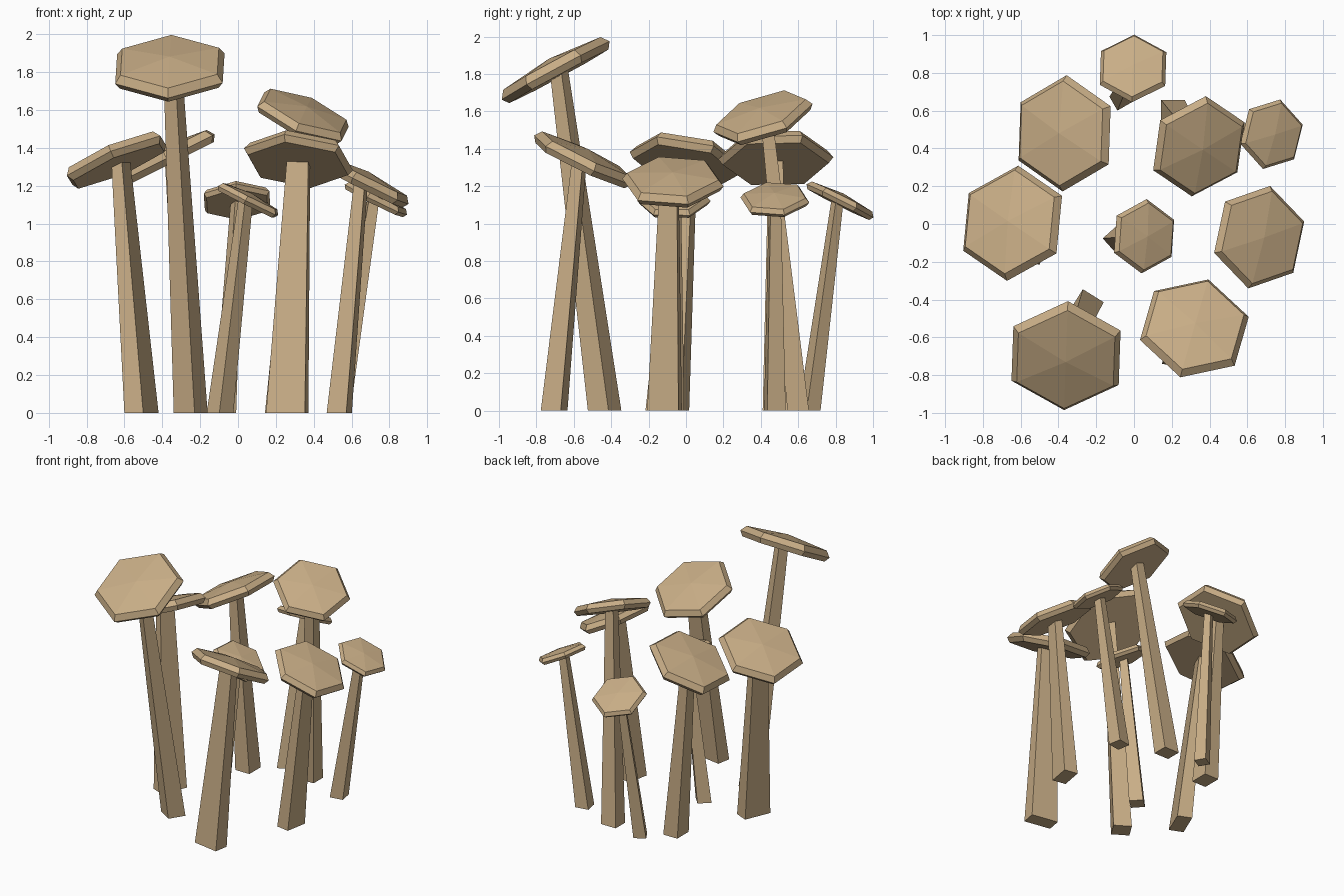
import bpy, math
from mathutils import Vector

if "Cube" in bpy.data.objects:
    bpy.data.objects.remove(bpy.data.objects["Cube"])

mat = bpy.data.materials.new("tan")
mat.diffuse_color = (0.58, 0.42, 0.24, 1)
mat.use_nodes = True
mat.node_tree.nodes["Principled BSDF"].inputs["Base Color"].default_value = mat.diffuse_color


def loft(name, rings, apex=None):
    """Skin a stack of rings; flat bottom, flat or pointed top."""
    n = len(rings[0])
    verts = [p for r in rings for p in r]
    faces = [list(range(n))[::-1]]
    for k in range(len(rings) - 1):
        for i in range(n):
            j = (i + 1) % n
            faces.append([k*n + i, k*n + j, (k+1)*n + j, (k+1)*n + i])
    t = (len(rings) - 1) * n
    if apex is None:
        faces.append(list(range(t, t + n)))
    else:
        verts.append(apex)
        faces += [[t + i, t + (i + 1) % n, len(verts) - 1] for i in range(n)]
    me = bpy.data.meshes.new(name)
    me.from_pydata([tuple(v) for v in verts], [], faces)
    me.materials.append(mat)
    ob = bpy.data.objects.new(name, me)
    bpy.context.collection.objects.link(ob)


def stem(name, base, top, w, d, yaw):
    # tapered four-sided leaning stem
    a = math.radians(yaw)
    e1 = Vector((math.cos(a), math.sin(a), 0)) * w / 2
    e2 = Vector((-math.sin(a), math.cos(a), 0)) * d / 2
    rings = []
    for c, s in ((Vector((*base, 0)), 1), (Vector(top), 0.55)):
        rings.append([c + (e1*i + e2*j) * s
                      for i, j in ((-1, -1), (1, -1), (1, 1), (-1, 1))])
    loft(name, rings)


def cap(name, c, r, slope, yaw):
    # tilted hexagonal cap: flat underside, bevelled rim, shallow peak
    gx, gy = slope
    c, a = Vector(c), math.radians(yaw)
    n = Vector((-gx, -gy, 1)).normalized()
    u = Vector((math.cos(a), math.sin(a), gx*math.cos(a) + gy*math.sin(a))).normalized()
    v = n.cross(u)
    rings = []
    for f, h in ((0.92, -0.13), (1.0, -0.02), (0.9, 0.11)):
        rings.append([c + (u*math.cos(k*math.pi/3) + v*math.sin(k*math.pi/3)) * r * f
                      + n * h * r for k in range(6)])
    loft(name, rings, c + n * 0.2 * r)


# cap centre, radius, slope, cap yaw | stem base, top offset, width, depth, yaw
mushrooms = [
    ((-.36, -.70, 1.825), .328, (.03, .54), 88, (-.25, -.435), (.015, .02), .13, .13, -32),
    ((-.645, .005, 1.34), .31, (.42, -.2), 29, (-.51, -.10), (.025, -.01), .108, .208, -23),
    ((-.37, .48, 1.355), .308, (.5, 0), 88, (-.25, .48), (.015, 0), .12, .14, 0),
    ((.345, .41, 1.57), .278, (-.4, .34), 82, (.205, .60), (-.01, .02), .125, .115, 0),
    ((.665, -.07, 1.225), .278, (-.5, .03), 78, (.535, -.115), (-.015, -.02), .105, .17, -10),
    ((.32, -.55, 1.345), .30, (-.1, -.48), 74, (.26, -.705), (0, -.02), .208, .108, -10),
    ((.73, .475, 1.13), .19, (-.5, .05), 76, (.535, .475), (-.015, 0), .1, .1, 10),
    ((-.005, .825, 1.125), .2, (.03, -.5), 88, (-.07, .66), (0, -.015), .09, .085, 30),
    ((.055, -.065, 1.125), .197, (-.5, .03), 86, (-.095, -.08), (-.015, 0), .1, .1, 42),
]
for i, (c, r, slope, cy, base, off, w, d, sy) in enumerate(mushrooms, 1):
    cap(f"mushroom_cap_{i}", c, r, slope, cy)
    stem(f"mushroom_stem_{i}", base, (c[0] + off[0], c[1] + off[1], c[2]), w, d, sy)
